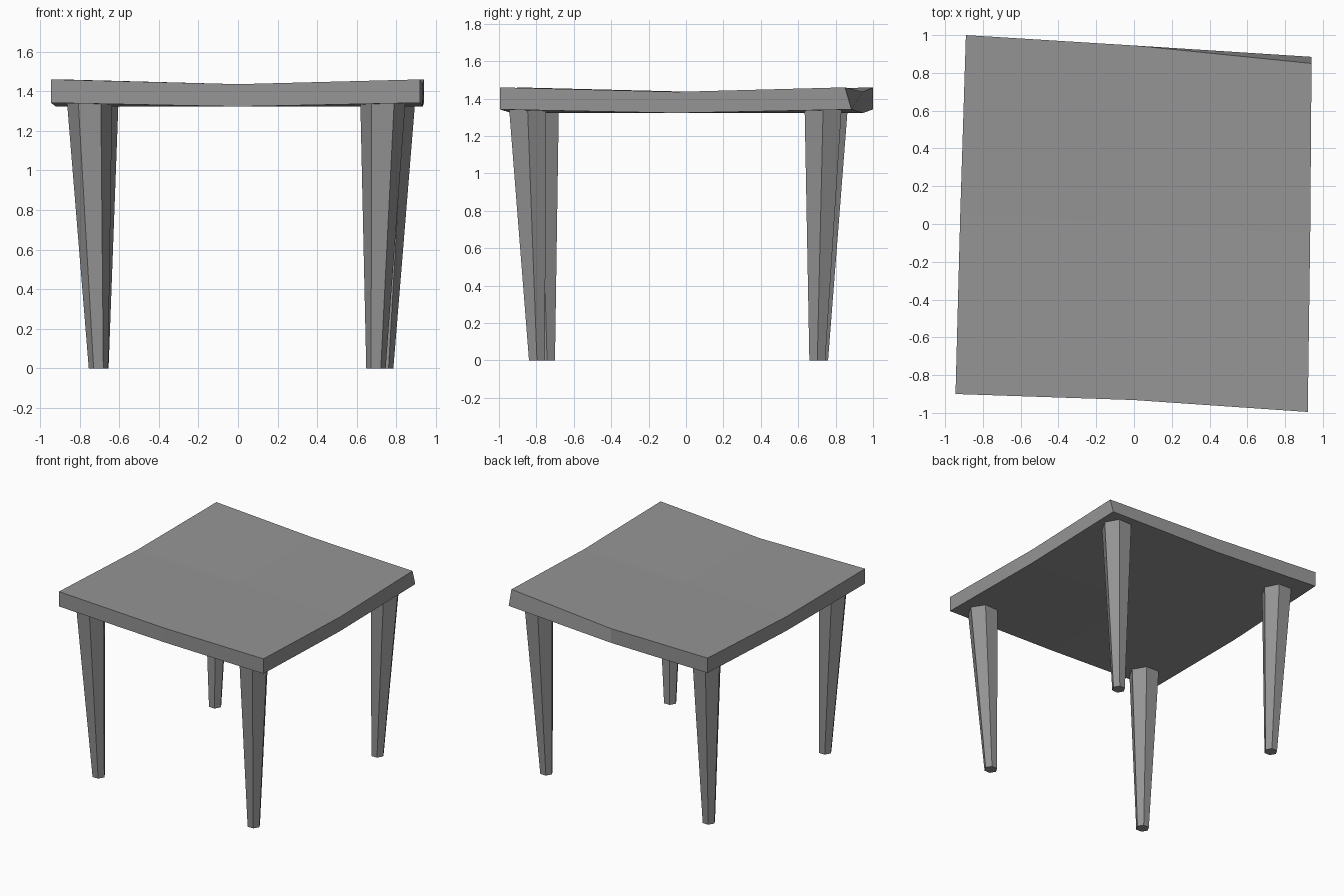
import bpy, bmesh, math
from mathutils import Vector

cube = bpy.data.objects.get("Cube")
if cube:
    bpy.data.objects.remove(cube, do_unlink=True)

grey = bpy.data.materials.new("plain_grey")
grey.use_nodes = True
COLOUR = (0.3, 0.3, 0.3, 1)
grey.diffuse_color = COLOUR
grey.node_tree.nodes["Principled BSDF"].inputs["Base Color"].default_value = COLOUR


def add_object(name, bm):
    bmesh.ops.recalc_face_normals(bm, faces=bm.faces)
    mesh = bpy.data.meshes.new(name)
    bm.to_mesh(mesh)
    bm.free()
    mesh.materials.append(grey)
    obj = bpy.data.objects.new(name, mesh)
    bpy.context.collection.objects.link(obj)


def table_top():
    # Skewed outline, anticlockwise, corners alternating with edge midpoints
    outline = [(-0.945, -0.9), (0, -0.932), (0.92, -0.995), (0.933, -0.05),
               (0.94, 0.85), (0, 0.945), (-0.89, 1.0), (-0.92, 0.05)]
    bm = bmesh.new()
    layers = []
    for corner_z, middle_z in ((1.342, 1.323), (1.46, 1.436)):
        ring = [bm.verts.new((x, y, middle_z if i % 2 else corner_z))
                for i, (x, y) in enumerate(outline)]
        centre = bm.verts.new((0, 0, middle_z))
        # Four panels dished towards the middle
        for i in range(0, 8, 2):
            bm.faces.new((ring[i - 1], ring[i], ring[i + 1], centre))
        layers.append(ring)
    low, high = layers
    low[4].co.y = 0.885  # one corner leans inwards
    for i in range(8):
        j = (i + 1) % 8
        bm.faces.new((low[i], low[j], high[j], high[i]))
    add_object("table_top", bm)


def leg(name, foot, head):
    # Six-sided taper, leaning outwards
    bm = bmesh.new()
    rings = []
    for (x, y), z, radius in ((foot, 0, 0.049), (head, 1.347, 0.114)):
        rings.append([bm.verts.new(Vector((x + radius * math.cos(a), y + radius * math.sin(a), z)))
                      for a in (math.tau * k / 6 for k in range(6))])
    low, high = rings
    bm.faces.new(low)
    bm.faces.new(high)
    for i in range(6):
        j = (i + 1) % 6
        bm.faces.new((low[i], low[j], high[j], high[i]))
    add_object(name, bm)


table_top()
leg("front_right_leg", (-0.705, -0.743), (-0.75, -0.779))
leg("front_left_leg", (0.697, -0.797), (0.732, -0.847))
leg("back_right_leg", (-0.703, 0.717), (-0.718, 0.766))
leg("back_left_leg", (0.736, 0.702), (0.781, 0.733))
